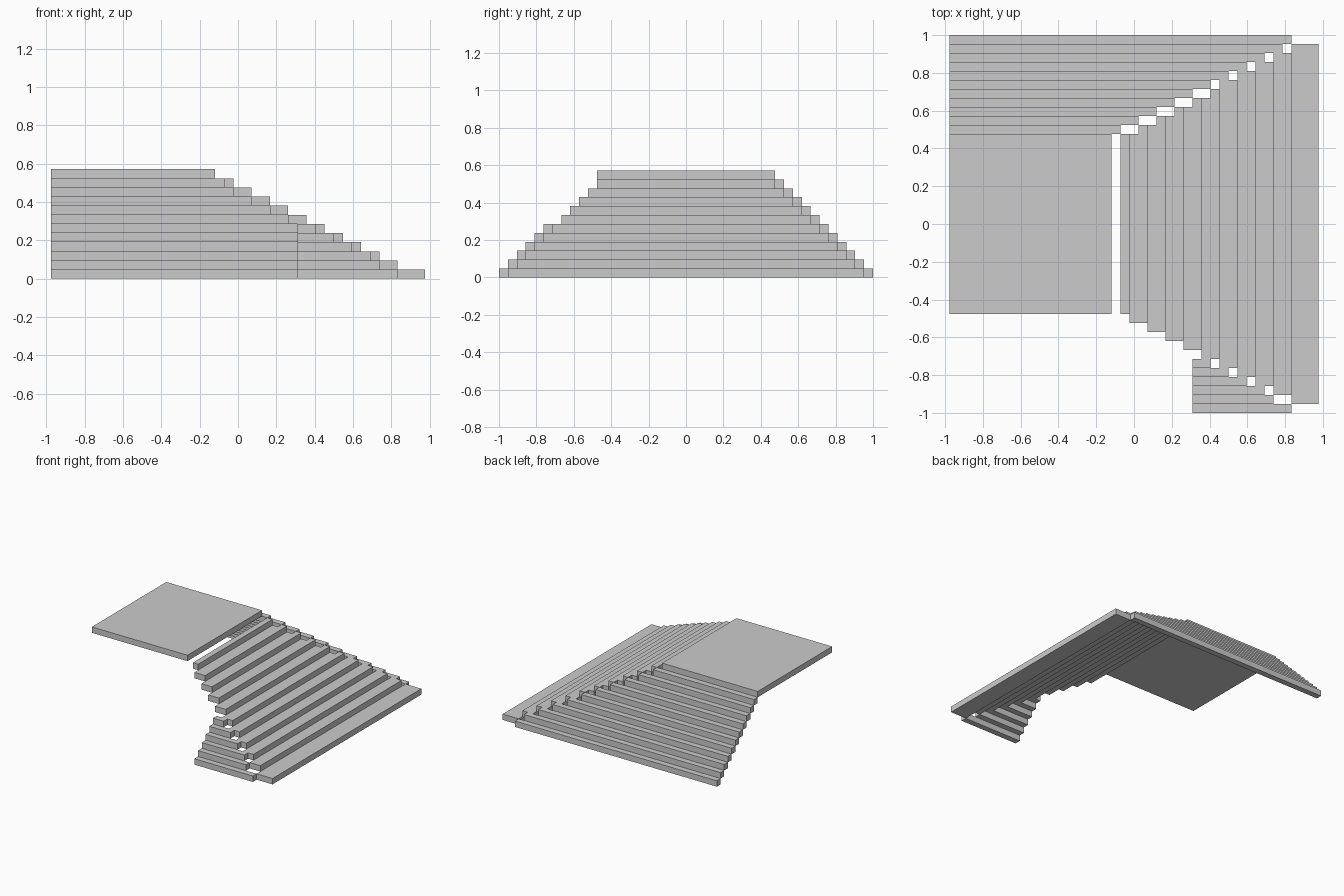
import bpy, bmesh

if "Cube" in bpy.data.objects:
    bpy.data.objects.remove(bpy.data.objects["Cube"])

U = 2 / 42          # one grid cell; the model is 41 x 42 x 12 cells
TOP = 11            # level of the landing


def slab(name, outline, level):
    """One-cell-thick slab from a plan outline given in grid cells."""
    bm = bmesh.new()
    verts = [bm.verts.new(((x - 20.5) * U, (y - 21) * U, level * U)) for x, y in outline]
    face = bm.faces.new(verts)
    ext = bmesh.ops.extrude_face_region(bm, geom=[face])
    moved = [g for g in ext["geom"] if isinstance(g, bmesh.types.BMVert)]
    bmesh.ops.translate(bm, verts=moved, vec=(0, 0, U))
    bmesh.ops.recalc_face_normals(bm, faces=bm.faces)
    mesh = bpy.data.meshes.new(name)
    bm.to_mesh(mesh)
    bm.free()
    obj = bpy.data.objects.new(name, mesh)
    bpy.context.collection.objects.link(obj)


def rect(x0, x1, y0, y1):
    return [(x0, y0), (x1, y0), (x1, y1), (x0, y1)]


def nose(level):
    """Outer x edge of the right-hand flight at a level."""
    return 41 if level == 0 else 40 - 2 * level


# Landing
slab("landing", rect(0, 18, 11, 31), TOP)

for i in range(TOP):
    # Right flight: wide bottom step, narrow top step, notched upper steps
    x1 = nose(i)
    x0 = x1 - (3 if i == 0 else 1 if i == 10 else 2)
    y0, y1 = i + 1, 41 - i
    plan = rect(x0, x1, y0, y1)
    if 5 <= i <= 9:
        plan[3:] = [(x0 + 1, y1), (x0 + 1, y1 - 1), (x0, y1 - 1)]
    slab(f"right_step_{i + 1}", plan, i)

    # Back flight runs the full length to the corner
    end = 38 if i == 0 else x1 - 1
    slab(f"back_step_{i + 1}", rect(0, end, 41 - i, 42 - i), i)

    # Short front flight, lower six steps only
    if i < 6:
        front_end = 36 if i == 1 else end
        slab(f"front_step_{i + 1}", rect(27, front_end, i, i + 1), i)
